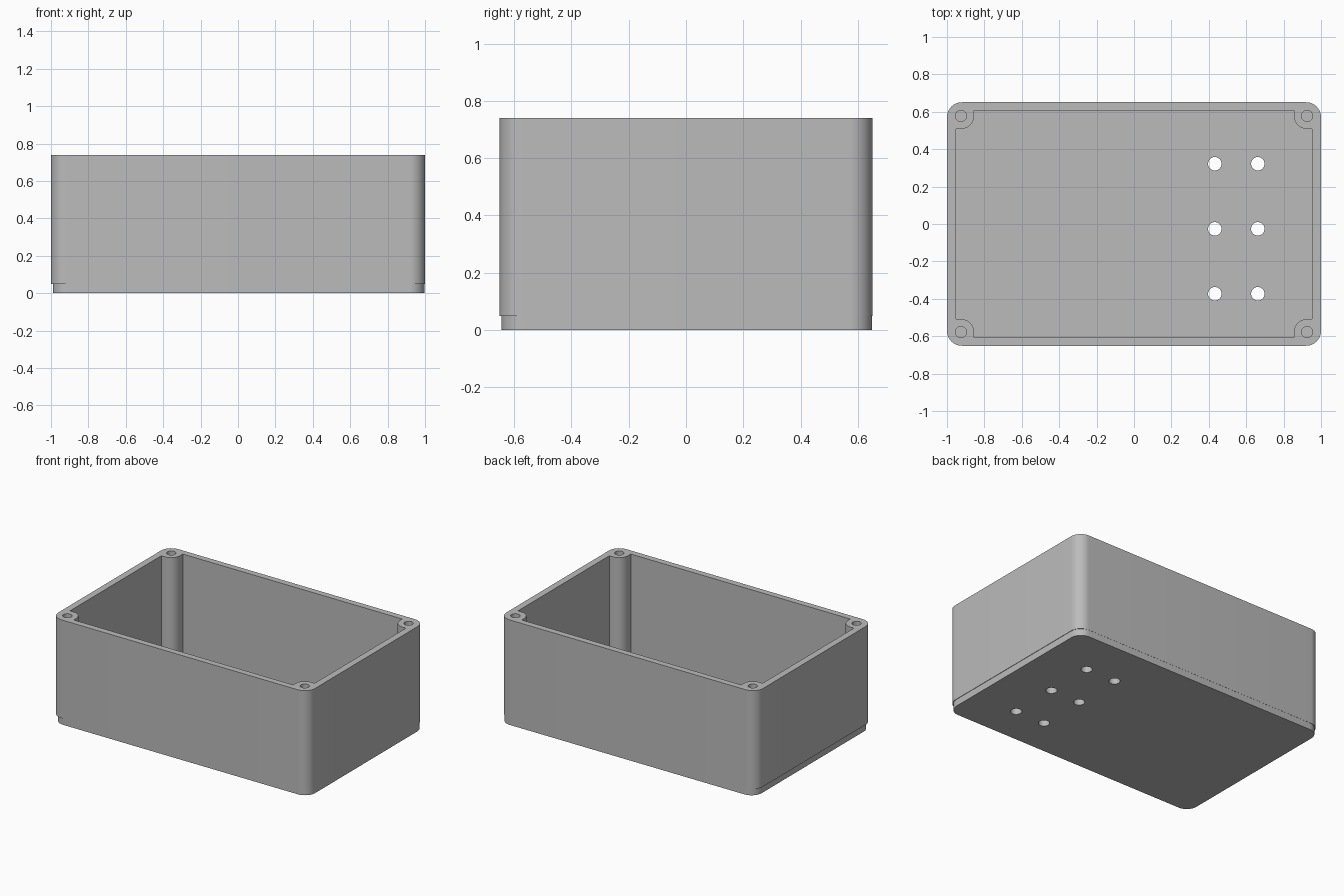
import bpy, bmesh, math

if "Cube" in bpy.data.objects:
    bpy.data.objects.remove(bpy.data.objects["Cube"])

grey = bpy.data.materials.new("grey plastic")
grey.diffuse_color = (0.5, 0.5, 0.5, 1)
grey.use_nodes = True
grey.node_tree.nodes["Principled BSDF"].inputs["Base Color"].default_value = grey.diffuse_color


def arc(cx, cy, r, a0, a1, n):
    """Points along an arc, angles in degrees."""
    return [(cx + r * math.cos(math.radians(a0 + (a1 - a0) * i / n)),
             cy + r * math.sin(math.radians(a0 + (a1 - a0) * i / n)))
            for i in range(n + 1)]


def circle(cx, cy, r, n=32):
    return arc(cx, cy, r, 0, 360, n)[:-1]


def rounded_rect(x0, x1, y0, y1, r):
    corners = [(x1 - r, y1 - r), (x0 + r, y1 - r), (x0 + r, y0 + r), (x1 - r, y0 + r)]
    return [p for i, (cx, cy) in enumerate(corners)
            for p in arc(cx, cy, r, 90 * i, 90 * i + 90, 12)]


def extruded(name, outlines, z0, z1):
    """Fill nested outlines (later ones are holes) and extrude from z0 to z1."""
    curve = bpy.data.curves.new(name, 'CURVE')
    curve.dimensions = '2D'
    curve.fill_mode = 'BOTH'
    curve.extrude = (z1 - z0) / 2
    for pts in outlines:
        s = curve.splines.new('POLY')
        s.points.add(len(pts) - 1)
        for p, (x, y) in zip(s.points, pts):
            p.co = (x, y, 0, 1)
        s.use_cyclic_u = True
    tmp = bpy.data.objects.new(name + "_profile", curve)
    bpy.context.collection.objects.link(tmp)
    dg = bpy.context.evaluated_depsgraph_get()
    mesh = bpy.data.meshes.new_from_object(tmp.evaluated_get(dg))
    bpy.data.objects.remove(tmp)
    # Weld caps to sides and place at height
    bm = bmesh.new()
    bm.from_mesh(mesh)
    bmesh.ops.remove_doubles(bm, verts=bm.verts, dist=0.0001)
    bmesh.ops.recalc_face_normals(bm, faces=bm.faces)
    bmesh.ops.translate(bm, verts=bm.verts, vec=(0, 0, (z0 + z1) / 2))
    bm.to_mesh(mesh)
    bm.free()
    mesh.name = name
    mesh.materials.clear()
    mesh.materials.append(grey)
    ob = bpy.data.objects.new(name, mesh)
    bpy.context.collection.objects.link(ob)
    bpy.ops.object.select_all(action='DESELECT')
    ob.select_set(True)
    bpy.context.view_layer.objects.active = ob
    bpy.ops.object.shade_smooth_by_angle(angle=math.radians(30))
    return ob


# Cavity outline, stepping around a rounded screw post in each corner
IX, IY = 0.953, 0.607
PX, PY, PR = 0.925, 0.578, 0.07
corner = [(IX, PY - PR)] + arc(PX, PY, PR, 270, 180, 12) + [(PX - PR, IY)]
cavity = []
for sx, sy in ((1, 1), (-1, 1), (-1, -1), (1, -1)):
    pts = [(sx * x, sy * y) for x, y in corner]
    cavity += pts if sx * sy > 0 else pts[::-1]

# Walls with corner posts and screw holes
screw_holes = [circle(sx * PX, sy * PY, 0.03) for sx in (1, -1) for sy in (1, -1)]
extruded("walls", [rounded_rect(-1, 1, -0.651, 0.651, 0.08), cavity] + screw_holes,
         0.048, 0.74)

# Floor plate, slightly inset, with two rows of three through holes
floor_holes = [circle(x, y, 0.036) for x in (0.432, 0.662) for y in (0.322, -0.026, -0.373)]
extruded("floor", [rounded_rect(-0.99, 0.997, -0.644, 0.65, 0.08)] + floor_holes,
         0, 0.048)
